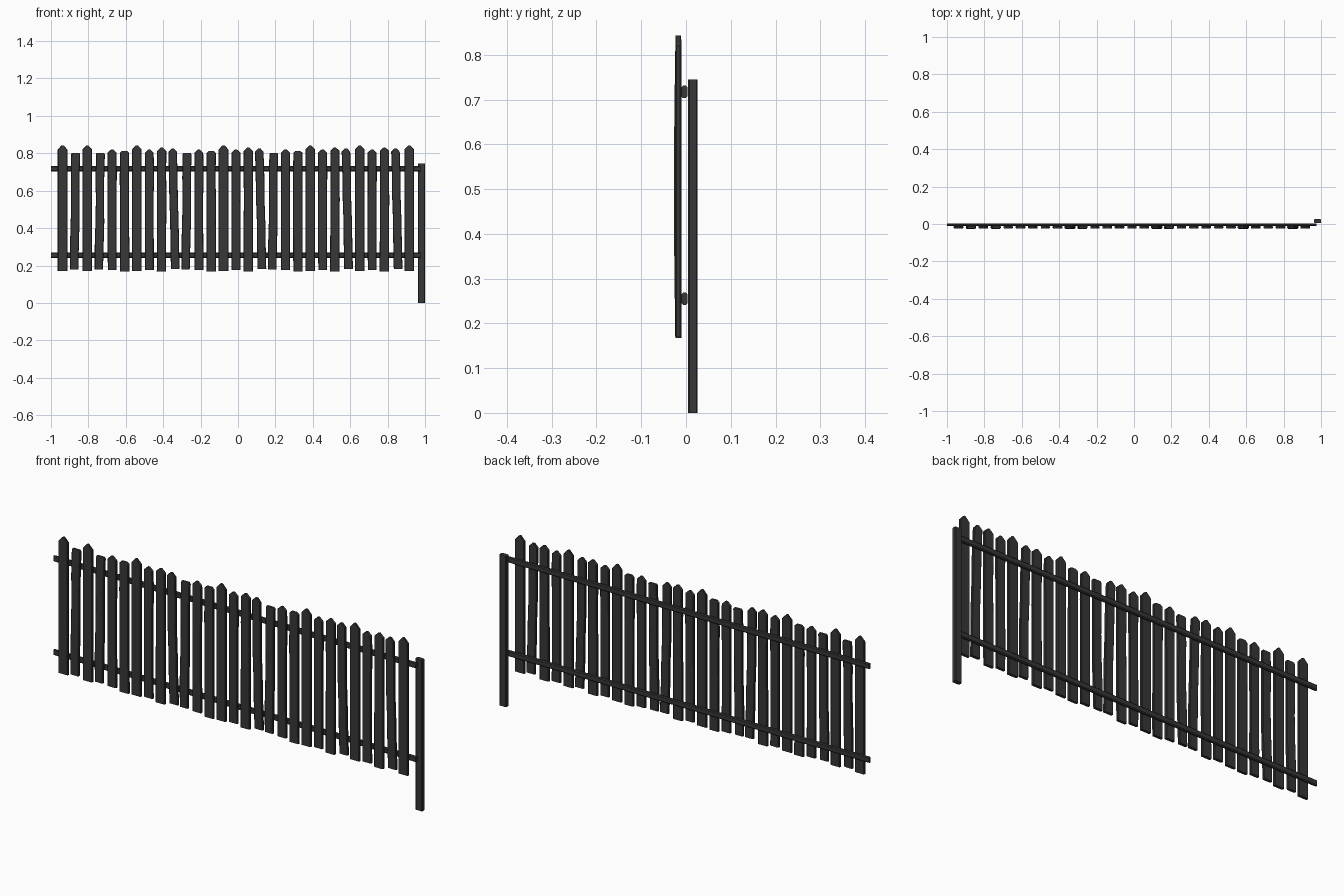
import bpy
import bmesh
import random

cube = bpy.data.objects.get("Cube")
if cube:
    bpy.data.objects.remove(cube, do_unlink=True)

random.seed(4)

# One dark charcoal paint for the whole fence
paint = bpy.data.materials.new("charcoal_paint")
paint.use_nodes = True
colour = (0.038, 0.038, 0.038, 1)
paint.diffuse_color = colour
bsdf = paint.node_tree.nodes["Principled BSDF"]
bsdf.inputs["Base Color"].default_value = colour
bsdf.inputs["Roughness"].default_value = 0.8


def chamfered(w, d, c):
    """Rectangle outline with its four corners cut off."""
    x, y = w / 2, d / 2
    c = min(c, x * 0.8)
    return [(x - c, -y), (x, c - y), (x, y - c), (x - c, y),
            (c - x, y), (-x, y - c), (-x, c - y), (c - x, -y)]


def loft(name, rings):
    """Join a stack of rings into a closed, flat-faced mesh."""
    bm = bmesh.new()
    loops = [[bm.verts.new(p) for p in ring] for ring in rings]
    for a, b in zip(loops, loops[1:]):
        n = len(a)
        for i in range(n):
            j = (i + 1) % n
            bm.faces.new((a[i], a[j], b[j], b[i]))
    bm.faces.new(loops[0][::-1])
    bm.faces.new(loops[-1])
    bmesh.ops.recalc_face_normals(bm, faces=bm.faces)
    mesh = bpy.data.meshes.new(name)
    bm.to_mesh(mesh)
    bm.free()
    mesh.materials.append(paint)
    return mesh


def place(name, mesh, location):
    obj = bpy.data.objects.new(name, mesh)
    obj.location = location
    bpy.context.collection.objects.link(obj)


def picket(name, width, bottom, shoulder, top, tip, lean, bow, wobble):
    """A slightly uneven board whose head narrows to a blunt tip."""
    rings = []
    for k in range(6):
        t = k / 5
        z = bottom + (shoulder - bottom) * t
        dx = lean * (0.5 - t) + random.uniform(-wobble, wobble)
        dy = -bow * 4 * t * (1 - t)
        w = width + random.uniform(-wobble, wobble)
        rings.append([(x + dx, y + dy, z) for x, y in chamfered(w, 0.014, 0.003)])
    rings.append([(x - lean / 2, y, top) for x, y in chamfered(width * tip, 0.012, 0.003)])
    return loft(name, rings)


# Board styles: width, bottom, shoulder, top, tip ratio, lean, bow, wobble
styles = {
    "A": ("tall_pointed_picket", 0.052, 0.17, 0.82, 0.843, 0.2, 0, 0, 0),
    "B": ("flat_picket", 0.046, 0.18, 0.795, 0.802, 0.85, -0.006, 0.002, 0.002),
    "C": ("short_pointed_picket", 0.048, 0.177, 0.803, 0.82, 0.25, 0, 0.001, 0.001),
    "D": ("broad_blunt_picket", 0.05, 0.167, 0.802, 0.811, 0.6, 0, 0.001, 0.001),
    "E": ("broad_pointed_picket", 0.05, 0.167, 0.812, 0.83, 0.25, 0, 0.001, 0.001),
    "F": ("leaning_picket", 0.046, 0.182, 0.808, 0.825, 0.3, 0.014, 0.003, 0.001),
}
boards = {key: picket(*spec) for key, spec in styles.items()}

# Row of pickets
for i, key in enumerate("ABABCDACEFBCDACEFBCDACEFACEFA"):
    place(styles[key][0], boards[key], (-0.938 + i * 0.0662, -0.017, 0))

# Two horizontal rails behind the pickets
rail = loft("rail", [[(x, y, z) for y, z in chamfered(0.014, 0.028, 0.004)]
                     for x in (-1, 0.976)])
place("upper_rail", rail, (0, -0.0035, 0.717))
place("lower_rail", rail, (0, -0.0035, 0.255))

# Single end post behind the rails
post = loft("end_post", [[(x, y, z) for x, y in chamfered(0.037, 0.021, 0.003)]
                         for z in (0, 0.745)])
place("end_post", post, (0.9815, 0.0155, 0))
